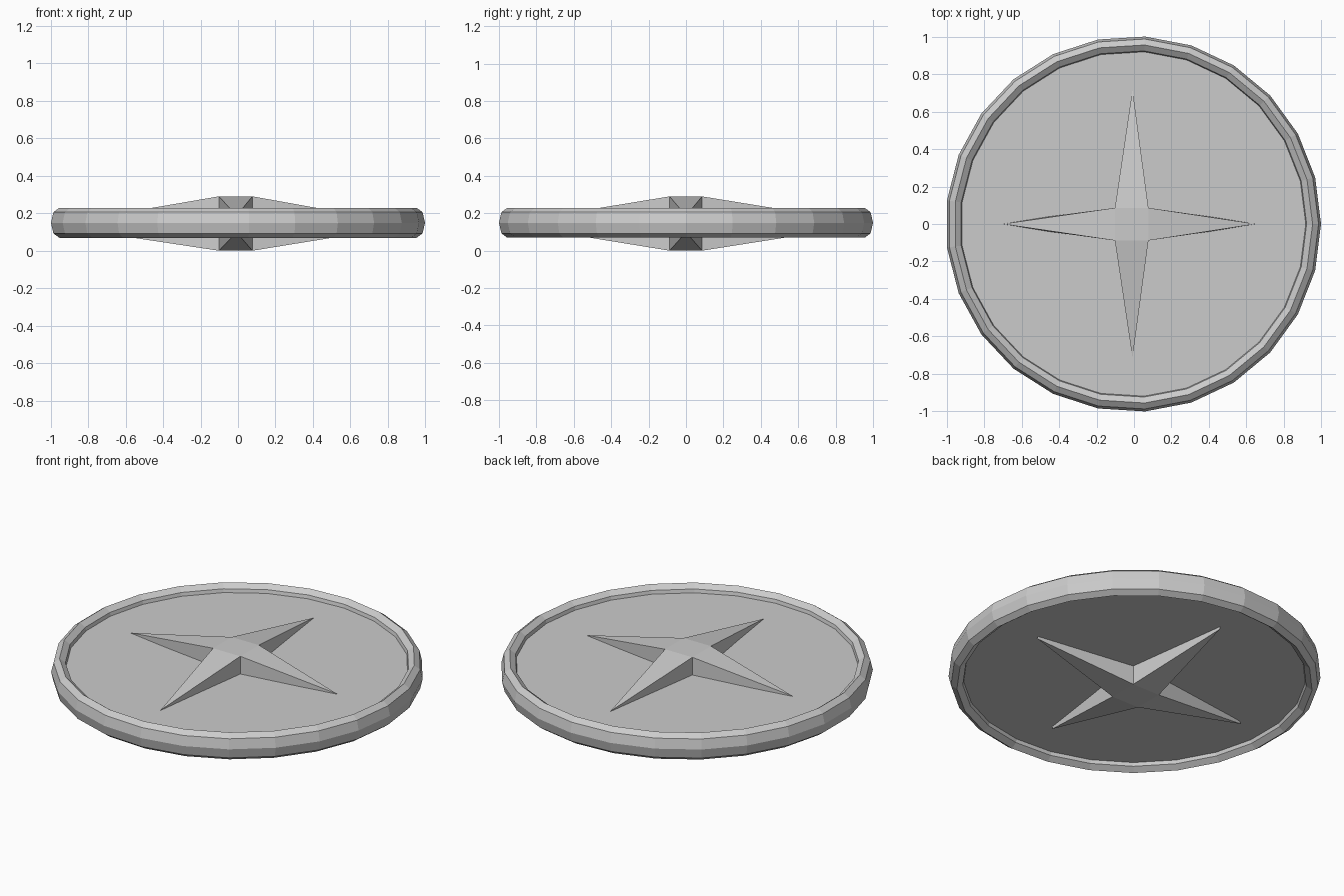
import bpy, bmesh, math

if "Cube" in bpy.data.objects:
    bpy.data.objects.remove(bpy.data.objects["Cube"])

SIDES = 25
MID = 0.149      # mid-height of the rim and disc
OFF = -0.004     # centres the odd-sided ring on x

# Rim: 25-sided ring with an octagonal section stretched in height
bpy.ops.mesh.primitive_torus_add(major_segments=SIDES, minor_segments=8,
                                 major_radius=0.957, minor_radius=0.045,
                                 location=(OFF, 0, MID))
rim = bpy.context.object
rim.name = "rim"
rim.scale.z = 0.08 / 0.045

# Disc: thin plate recessed inside the rim, corners aligned with it
bpy.ops.mesh.primitive_cylinder_add(vertices=SIDES, radius=0.945, depth=0.072,
                                    location=(OFF, 0, MID),
                                    rotation=(0, 0, -math.pi / 2))
bpy.context.object.name = "disc"

# Star: central block with four rays, each tapering to an upright tip edge
TOP, BOTTOM = 0.29, 0.0
corners = [(0.077, -0.088), (0.077, 0.086), (-0.102, 0.086), (-0.102, -0.088)]
# (direction, reach at the top, reach at the bottom) for each side of the block
rays = [((1, 0), 0.65, 0.68), ((0, 1), 0.72, 0.71),
        ((-1, 0), 0.70, 0.75), ((0, -1), 0.715, 0.69)]

bm = bmesh.new()
upper = [bm.verts.new((x, y, TOP)) for x, y in corners]
lower = [bm.verts.new((x, y, BOTTOM)) for x, y in corners]
bm.faces.new(upper)
bm.faces.new(lower[::-1])
for i, ((dx, dy), reach_top, reach_bottom) in enumerate(rays):
    j = (i + 1) % 4
    cx = 0 if dx else -0.008
    tip_top = bm.verts.new((cx + dx * reach_top, dy * reach_top, 0.187))
    tip_low = bm.verts.new((cx + dx * reach_bottom, dy * reach_bottom, 0.098))
    bm.faces.new((upper[i], tip_top, upper[j]))
    bm.faces.new((lower[j], tip_low, lower[i]))
    bm.faces.new((upper[i], lower[i], tip_low, tip_top))
    bm.faces.new((upper[j], tip_top, tip_low, lower[j]))
bmesh.ops.recalc_face_normals(bm, faces=bm.faces)
mesh = bpy.data.meshes.new("star")
bm.to_mesh(mesh)
bm.free()
bpy.context.collection.objects.link(bpy.data.objects.new("star", mesh))
